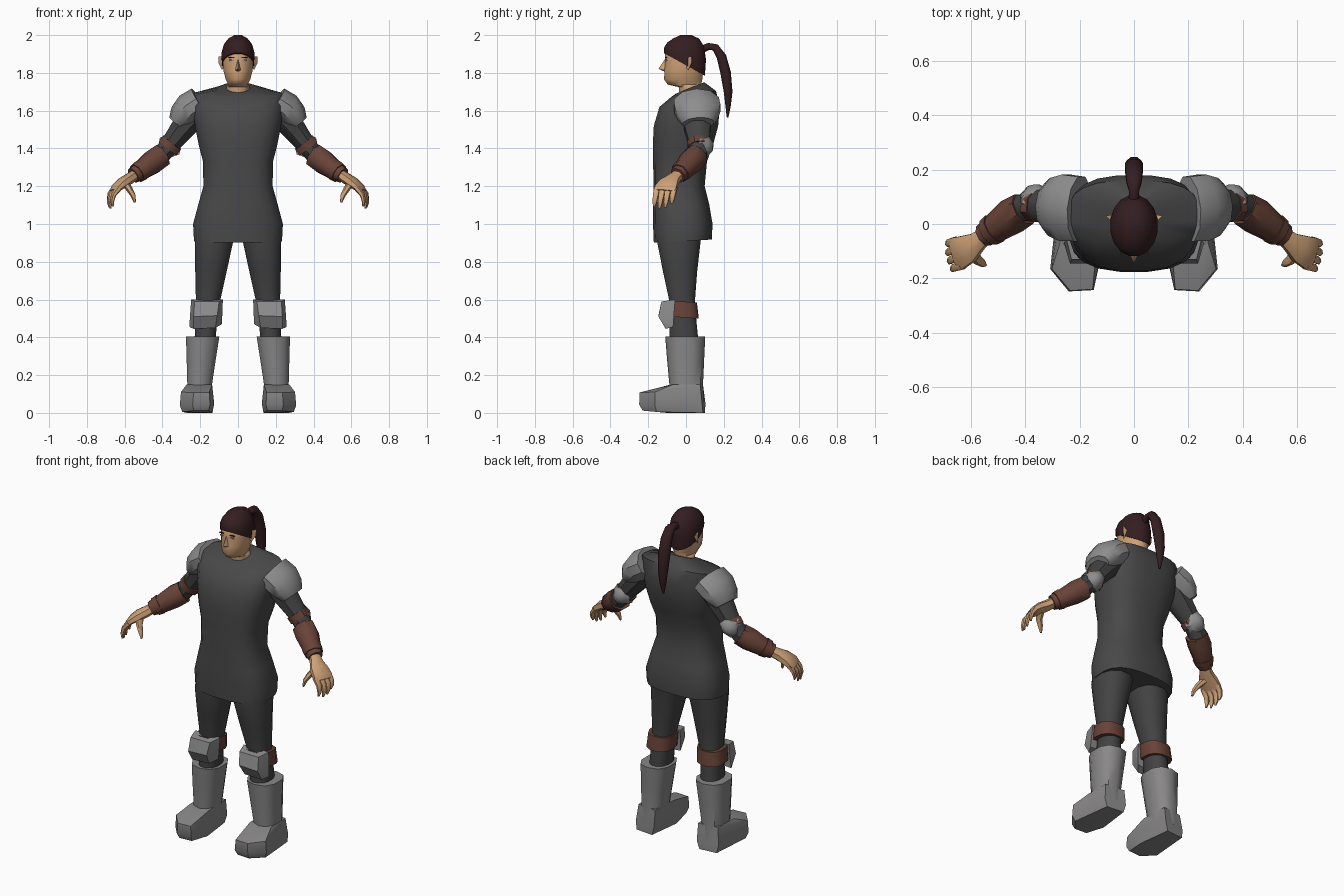
import bpy, bmesh, math
from mathutils import Vector as V


def material(name, rgb):
    m = bpy.data.materials.new(name)
    m.diffuse_color = (*rgb, 1)
    return m


TUNIC = material("charcoal cloth", (0.066, 0.066, 0.067))
TROUSERS = material("dark grey cloth", (0.056, 0.056, 0.057))
BOOT = material("boot grey", (0.25, 0.243, 0.243))
STEEL = material("armour grey", (0.27, 0.27, 0.275))
LEATHER = material("brown leather", (0.14, 0.056, 0.038))
SKIN = material("skin", (0.62, 0.36, 0.185))
HAIR = material("dark brown hair", (0.035, 0.013, 0.015))
EYE = material("eye grey", (0.3, 0.3, 0.32))


def finish(name, bm, mat, mirror, angle):
    bmesh.ops.recalc_face_normals(bm, faces=bm.faces)
    me = bpy.data.meshes.new(name)
    bm.to_mesh(me)
    bm.free()
    me.materials.append(mat)
    ob = bpy.data.objects.new(name, me)
    bpy.context.collection.objects.link(ob)
    bpy.ops.object.select_all(action='DESELECT')
    ob.select_set(True)
    bpy.context.view_layer.objects.active = ob
    bpy.ops.object.shade_smooth_by_angle(angle=math.radians(angle))
    if mirror:
        ob.modifiers.new("Mirror", 'MIRROR')
    return ob


def loft(name, rings, mat, mirror=False, angle=45):
    """Skin a list of point rings and cap both ends."""
    bm = bmesh.new()
    vs = [[bm.verts.new(p) for p in r] for r in rings]
    n = len(vs[0])
    for a, b in zip(vs, vs[1:]):
        for i in range(n):
            j = (i + 1) % n
            bm.faces.new((a[i], a[j], b[j], b[i]))
    bm.faces.new(vs[0])
    bm.faces.new(vs[-1])
    return finish(name, bm, mat, mirror, angle)


def oval(c, u, v, n, p=2.0):
    """Superellipse ring around c spanned by half axes u and v."""
    pts = []
    for i in range(n):
        a = 2 * math.pi * (i + 0.5) / n
        co, si = math.cos(a), math.sin(a)
        pts.append(c + u * math.copysign(abs(co) ** (2 / p), co)
                   + v * math.copysign(abs(si) ** (2 / p), si))
    return pts


def stack(name, rows, mat, n=16, p=2.0, **kw):
    """Loft of level rings: (z, centre x, half width, front y, back y, tilt)."""
    rings = []
    for z, cx, hx, y0, y1, tilt in rows:
        h = (y1 - y0) / 2
        rings.append(oval(V((cx, (y0 + y1) / 2, z)), V((hx, 0, 0)),
                          V((0, h, tilt * h)), n, p))
    return loft(name, rings, mat, **kw)


def tube(name, path, mat, side=(0, 1, 0), n=8, mirror=True, p=2.0, **kw):
    """Loft along a path of (point, half size along side, half size across)."""
    pts = [V(q[0]) for q in path]
    rings = []
    for i, (_, a, b) in enumerate(path):
        t = (pts[min(i + 1, len(pts) - 1)] - pts[max(i - 1, 0)]).normalized()
        u = V(side)
        u = (u - t * u.dot(t)).normalized()
        rings.append(oval(pts[i], u * a, t.cross(u) * b, n, p))
    return loft(name, rings, mat, mirror=mirror, **kw)


def hull(name, pts, mat, mirror=True, angle=40):
    bm = bmesh.new()
    for q in pts:
        bm.verts.new(q)
    res = bmesh.ops.convex_hull(bm, input=bm.verts)
    bmesh.ops.delete(bm, geom=[g for g in res["geom_interior"]
                               if isinstance(g, bmesh.types.BMVert)], context='VERTS')
    return finish(name, bm, mat, mirror, angle)


def box(x0, x1, y0, y1, z0, z1):
    return [(x, y, z) for x in (x0, x1) for y in (y0, y1) for z in (z0, z1)]


# Tunic with flared hem, waist and sloping shoulders
stack("tunic", [
    (0.91, 0, 0.235, -0.172, 0.138, 0.05),
    (1.00, 0, 0.24, -0.176, 0.142, 0),
    (1.10, 0, 0.213, -0.176, 0.125, 0),
    (1.20, 0, 0.185, -0.174, 0.10, 0),
    (1.33, 0, 0.187, -0.175, 0.112, 0),
    (1.42, 0, 0.21, -0.177, 0.145, 0),
    (1.52, 0, 0.23, -0.172, 0.172, 0),
    (1.62, 0, 0.242, -0.142, 0.18, 0),
    (1.69, 0, 0.24, -0.075, 0.16, 0.12),
    (1.72, 0, 0.08, -0.055, 0.098, 0.4)], TUNIC, n=20, p=2.7)

# Neck, jaw and skull
stack("head", [
    (1.66, 0, 0.064, -0.03, 0.085, 0.3),
    (1.725, 0, 0.062, -0.04, 0.082, 0),
    (1.738, 0, 0.052, -0.098, 0.082, 0),
    (1.765, 0, 0.066, -0.118, 0.088, 0),
    (1.81, 0, 0.078, -0.116, 0.094, 0),
    (1.86, 0, 0.082, -0.112, 0.098, 0),
    (1.91, 0, 0.08, -0.112, 0.096, 0),
    (1.95, 0, 0.06, -0.08, 0.075, 0)], SKIN, n=16)
hull("nose", [(0, -0.112, 1.872), (0, -0.146, 1.822), (0.017, -0.108, 1.812),
              (-0.017, -0.108, 1.812), (0, -0.112, 1.806)], SKIN, mirror=False)
hull("ear", [(0.075, 0.0, 1.885), (0.104, 0.03, 1.888), (0.102, 0.028, 1.85),
             (0.085, 0.012, 1.815), (0.075, 0.0, 1.83), (0.078, 0.035, 1.86)], SKIN)
hull("eye", box(0.022, 0.045, -0.11, -0.101, 1.864, 1.871), EYE)
hull("eyebrow", box(0.018, 0.05, -0.11, -0.101, 1.88, 1.884), HAIR)

# Hair cap and ponytail
stack("hair", [
    (1.845, 0, 0.086, -0.119, 0.102, -0.55),
    (1.90, 0, 0.089, -0.12, 0.108, -0.28),
    (1.95, 0, 0.076, -0.102, 0.098, -0.1),
    (1.982, 0, 0.052, -0.07, 0.07, 0),
    (2.0, 0, 0.02, -0.03, 0.03, 0)], HAIR, n=16)
tube("ponytail", [
    ((0, 0.085, 1.925), 0.022, 0.022), ((0, 0.12, 1.94), 0.02, 0.02),
    ((0, 0.155, 1.935), 0.03, 0.022), ((0, 0.188, 1.885), 0.034, 0.028),
    ((0, 0.21, 1.80), 0.036, 0.03), ((0, 0.223, 1.70), 0.03, 0.025),
    ((0, 0.223, 1.63), 0.02, 0.016), ((0, 0.22, 1.565), 0.006, 0.005)],
    HAIR, side=(1, 0, 0), mirror=False, angle=60)

# Sleeves, shoulder plates and elbow guards
tube("sleeve", [
    ((0.21, 0.055, 1.60), 0.085, 0.08), ((0.29, 0.06, 1.51), 0.075, 0.07),
    ((0.36, 0.07, 1.42), 0.058, 0.055), ((0.42, 0.055, 1.35), 0.052, 0.052)],
    TROUSERS)
tube("shoulder_plate", [
    ((0.20, 0.055, 1.645), 0.125, 0.085), ((0.255, 0.06, 1.61), 0.128, 0.088),
    ((0.295, 0.063, 1.568), 0.112, 0.076), ((0.322, 0.066, 1.533), 0.085, 0.052)],
    STEEL, n=10)
tube("elbow_strap", [
    ((0.348, 0.067, 1.432), 0.064, 0.064), ((0.372, 0.07, 1.402), 0.064, 0.064)],
    LEATHER)
tube("elbow_guard", [
    ((0.362, 0.075, 1.413), 0.07, 0.068), ((0.367, 0.118, 1.408), 0.06, 0.05),
    ((0.37, 0.142, 1.405), 0.025, 0.02)], STEEL, side=(0.65, 0, -0.75), n=6)

# Leather bracer with raised cuff near the wrist
tube("bracer", [
    ((0.405, 0.055, 1.362), 0.064, 0.066), ((0.45, 0.028, 1.33), 0.068, 0.068),
    ((0.51, -0.015, 1.285), 0.055, 0.055), ((0.555, -0.045, 1.257), 0.043, 0.043)],
    LEATHER)
tube("bracer_cuff", [
    ((0.512, -0.016, 1.285), 0.059, 0.059), ((0.535, -0.032, 1.269), 0.054, 0.054)],
    LEATHER)

# Hand with curled fingers
SIDE = V((0.25, 0.97, 0))
tube("palm", [
    ((0.54, -0.035, 1.265), 0.03, 0.028), ((0.575, -0.065, 1.24), 0.037, 0.03),
    ((0.61, -0.09, 1.218), 0.055, 0.029), ((0.645, -0.107, 1.19), 0.064, 0.022),
    ((0.66, -0.113, 1.172), 0.058, 0.015)], SKIN, side=SIDE, p=2.5)
for i, reach in enumerate((0.95, 1.05, 1.0, 0.8)):
    o = SIDE * (1.5 - i) * -0.031
    k = V((0.642, -0.107, 1.19)) + o
    tube("finger_%d" % (i + 1), [
        (k, 0.018, 0.017), (k + V((0.03, -0.008, -0.038)) * reach, 0.016, 0.014),
        (k + V((0.038, -0.014, -0.075)) * reach, 0.013, 0.011),
        (k + V((0.034, -0.018, -0.102)) * reach, 0.006, 0.005)],
        SKIN, side=SIDE, n=6, angle=60)
tube("thumb", [
    ((0.595, -0.10, 1.212), 0.026, 0.02), ((0.575, -0.132, 1.185), 0.02, 0.017),
    ((0.555, -0.145, 1.15), 0.015, 0.013), ((0.546, -0.15, 1.115), 0.006, 0.006)],
    SKIN, n=6, angle=60)

# Trouser legs
stack("trouser_leg", [
    (0.98, 0.118, 0.105, -0.15, 0.09, 0),
    (0.90, 0.128, 0.104, -0.155, 0.08, 0),
    (0.75, 0.143, 0.086, -0.125, 0.062, 0),
    (0.60, 0.158, 0.067, -0.092, 0.05, 0),
    (0.50, 0.168, 0.058, -0.088, 0.056, 0),
    (0.36, 0.175, 0.058, -0.092, 0.07, 0)], TROUSERS, n=12, p=2.3, mirror=True)

# Knee strap and knee guard
stack("knee_strap", [
    (0.505, 0.172, 0.08, -0.1, 0.07, -0.08),
    (0.59, 0.165, 0.08, -0.1, 0.06, -0.08)], LEATHER, n=12, p=2.6, mirror=True)
hull("knee_guard", [
    (0.08, -0.058, 0.6), (0.248, -0.058, 0.6), (0.085, -0.068, 0.47),
    (0.258, -0.068, 0.455), (0.10, -0.13, 0.59), (0.23, -0.13, 0.59),
    (0.11, -0.146, 0.515), (0.235, -0.146, 0.51), (0.12, -0.108, 0.45),
    (0.235, -0.108, 0.445)], STEEL, angle=25)

# Boots: tapered shaft and broad foot turned slightly outward
stack("boot_shaft", [
    (0.06, 0.205, 0.066, -0.085, 0.096, 0),
    (0.15, 0.203, 0.068, -0.088, 0.09, 0),
    (0.28, 0.195, 0.08, -0.1, 0.096, 0),
    (0.405, 0.187, 0.092, -0.11, 0.102, 0)], BOOT, n=10, p=2.5, mirror=True)
hull("boot_foot", [
    (0.155, -0.225, 0.012), (0.235, -0.23, 0.012), (0.295, -0.155, 0.005),
    (0.27, 0.09, 0.0), (0.16, 0.1, 0.0), (0.135, -0.1, 0.0),
    (0.148, -0.243, 0.045), (0.24, -0.248, 0.045), (0.308, -0.165, 0.04),
    (0.126, -0.14, 0.05), (0.28, 0.085, 0.05), (0.145, 0.103, 0.05),
    (0.152, -0.24, 0.108), (0.235, -0.245, 0.108), (0.302, -0.165, 0.11),
    (0.137, -0.08, 0.15), (0.272, -0.07, 0.15), (0.268, 0.075, 0.15),
    (0.145, 0.09, 0.15)], BOOT)
